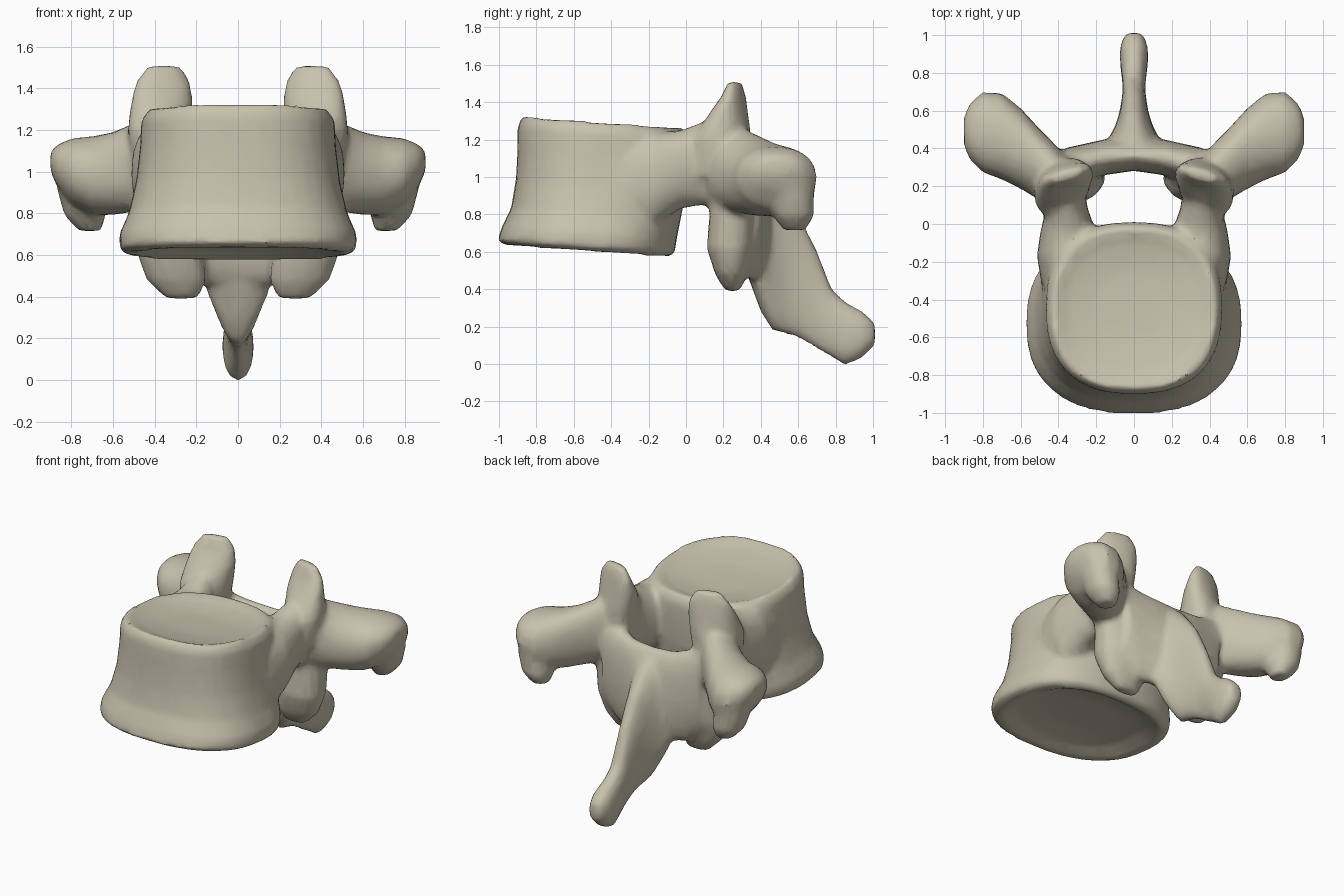
import bpy, bmesh, math
from mathutils import Vector

if "Cube" in bpy.data.objects:
    bpy.data.objects.remove(bpy.data.objects["Cube"], do_unlink=True)

X, Y, Z = Vector((1, 0, 0)), Vector((0, 1, 0)), Vector((0, 0, 1))
bm = bmesh.new()


def loft(sections, u, v, sides=20, power=2.2, mirror=False):
    """Skin oval sections (x, y, z, radius along u, radius along v)."""
    for side in ((1, -1) if mirror else (1,)):
        rings = []
        for x, y, z, ru, rv in sections:
            ring = []
            for i in range(sides):
                a = math.tau * i / sides
                c, s = math.cos(a), math.sin(a)
                p = Vector((x, y, z))
                p += u * ru * math.copysign(abs(c) ** (2 / power), c)
                p += v * rv * math.copysign(abs(s) ** (2 / power), s)
                p.x *= side
                ring.append(bm.verts.new(p))
            rings.append(ring)
        faces = [bm.faces.new(rings[0]), bm.faces.new(rings[-1])]
        for low, high in zip(rings, rings[1:]):
            for i in range(sides):
                j = (i + 1) % sides
                faces.append(bm.faces.new((low[i], low[j], high[j], high[i])))
        bmesh.ops.recalc_face_normals(bm, faces=faces)


# Waisted body with dished ends: (half width, front y, back y, z)
body = [(.25, -.68, -.3, .665), (.4, -.86, -.18, .645), (.51, -.95, -.1, .6),
        (.57, -1.008, -.06, .625), (.57, -.985, -.05, .7), (.525, -.935, -.03, .8),
        (.49, -.91, 0, .95), (.47, -.9, .01, 1.12), (.465, -.9, .01, 1.24),
        (.43, -.875, -.02, 1.298), (.36, -.78, -.1, 1.265), (.2, -.6, -.25, 1.24)]
loft([(0, (f + b) / 2, z, w, (b - f) / 2) for w, f, b, z in body],
     X, Vector((0, 1, -.07)), sides=40, power=2.45)

# Pedicles joining the body to the arch
loft([(.37, -.32, .97, .12, .22), (.37, -.17, .99, .145, .25), (.35, -.03, 1.04, .145, .21),
      (.355, .1, 1.075, .105, .225), (.38, .25, 1.03, .13, .2)], X, Z, mirror=True)

# Superior articular processes, leaning back from the pedicles
loft([(.38, .18, 1.0, .12, .15), (.38, .195, 1.2, .15, .15), (.365, .225, 1.33, .15, .1),
      (.36, .255, 1.43, .135, .055), (.355, .26, 1.51, .08, .03)],
     Vector((1, -.25, 0)), Y, mirror=True)

# Inferior articular processes
loft([(.27, .25, .39, .08, .04), (.295, .24, .48, .145, .085), (.33, .235, .62, .16, .125),
      (.355, .245, .8, .14, .12), (.37, .24, 1.0, .12, .12)], X, Y, mirror=True)

# Transverse processes, flaring outwards
loft([(.36, .22, 1.05, .14, .2), (.43, .26, 1.045, .175, .22), (.5, .315, 1.02, .19, .215),
      (.6, .4, .99, .215, .2), (.7, .465, .98, .23, .19), (.8, .485, 1.0, .215, .16),
      (.87, .49, 1.03, .15, .1), (.9, .49, 1.05, .08, .05)], Y, Z, mirror=True)

# Knobs hanging behind the transverse tips
loft([(.71, .58, .715, .055, .06), (.735, .575, .79, .1, .11), (.76, .56, .92, .11, .125),
      (.78, .54, 1.02, .08, .1)], X, Y, mirror=True)

# Laminae closing the arch behind the canal
loft([(-.03, .365, .76, .08, .3), (.15, .355, .76, .095, .31), (.26, .325, .78, .1, .32),
      (.38, .3, .85, .1, .3)], Y, Z, mirror=True)

# Spinous process: (y, bottom z, top z, half width)
spine = [(.34, .44, 1.05, .23), (.4, .28, 1.03, .185), (.46, .18, .98, .13),
         (.53, .16, .9, .095), (.6, .14, .81, .075), (.7, .08, .61, .06),
         (.78, .035, .4, .065), (.85, -.01, .335, .075), (.94, .03, .285, .075),
         (1.012, .1, .22, .045)]
loft([(0, y, (a + b) / 2, w, (b - a) / 2) for y, a, b, w in spine], X, Z)

mesh = bpy.data.meshes.new("vertebra")
bm.to_mesh(mesh)
bm.free()
bone = bpy.data.objects.new("vertebra", mesh)
bpy.context.collection.objects.link(bone)
bpy.ops.object.select_all(action='DESELECT')
bone.select_set(True)
bpy.context.view_layer.objects.active = bone

# Fuse the parts into one skin, soften the joins and thin out the faces
fuse = bone.modifiers.new("fuse", 'REMESH')
fuse.mode = 'VOXEL'
fuse.voxel_size = .02
soften = bone.modifiers.new("soften", 'SMOOTH')
soften.factor, soften.iterations = .5, 8
thin = bone.modifiers.new("thin", 'DECIMATE')
thin.ratio = .2
for name in ("fuse", "soften", "thin"):
    bpy.ops.object.modifier_apply(modifier=name)

# Bone colour
ivory = bpy.data.materials.new("bone ivory")
ivory.use_nodes = True
colour = (.58, .54, .42, 1)
ivory.diffuse_color = colour
ivory.node_tree.nodes["Principled BSDF"].inputs["Base Color"].default_value = colour
bone.data.materials.clear()
bone.data.materials.append(ivory)
bpy.ops.object.shade_smooth_by_angle(angle=math.radians(40))
